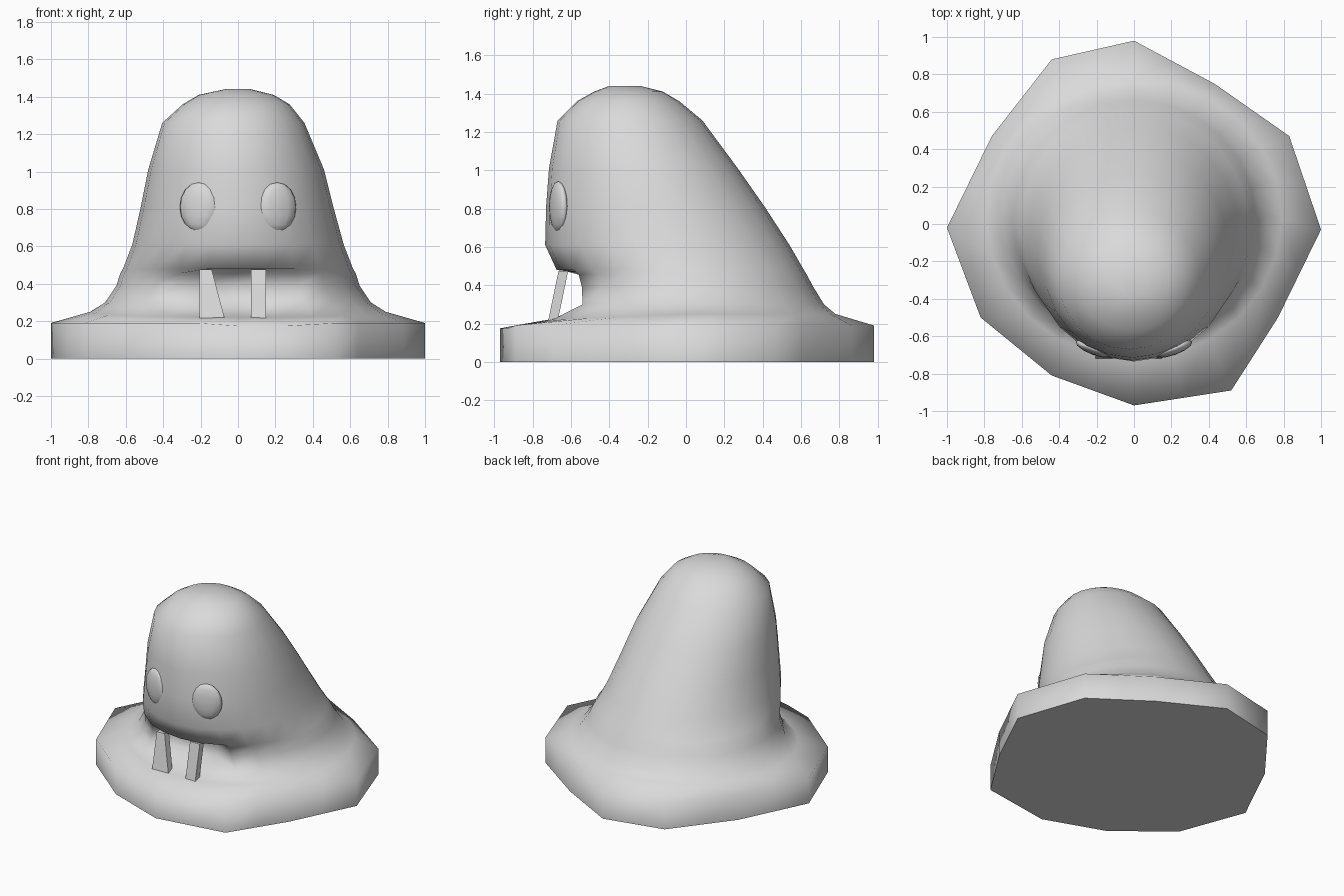
import bpy, bmesh, math
from mathutils import Matrix, Vector

if "Cube" in bpy.data.objects:
    bpy.data.objects.remove(bpy.data.objects["Cube"])

grey = bpy.data.materials.new("light_grey")
grey.diffuse_color = (0.7, 0.7, 0.7, 1)
grey.use_nodes = True
grey.node_tree.nodes["Principled BSDF"].inputs["Base Color"].default_value = grey.diffuse_color


def make_object(name, bm):
    bmesh.ops.recalc_face_normals(bm, faces=bm.faces)
    mesh = bpy.data.meshes.new(name)
    bm.to_mesh(mesh)
    bm.free()
    mesh.materials.append(grey)
    obj = bpy.data.objects.new(name, mesh)
    bpy.context.collection.objects.link(obj)
    return obj


# Irregular twelve-sided brim outline, counter-clockwise from the front
OUTLINE = [(0, -0.97), (0.52, -0.89), (0.77, -0.5), (1.0, -0.03), (0.83, 0.47), (0.43, 0.75),
           (0, 0.98), (-0.44, 0.88), (-0.76, 0.47), (-1.0, -0.02), (-0.82, -0.5), (-0.44, -0.81)]
# Body rings: height, centre x, half width, front y, back y, mouth depth
RINGS = [
    (0.25, 0.00, 0.79, -0.72, 0.78, 0.00),
    (0.30, 0.00, 0.71, -0.63, 0.72, 0.15),
    (0.39, 0.00, 0.65, -0.63, 0.665, 0.15),
    (0.455, 0.00, 0.63, -0.645, 0.63, 0.15),
    (0.48, 0.00, 0.615, -0.675, 0.615, 0.00),
    (0.61, 0.00, 0.565, -0.735, 0.54, 0.00),
    (0.81, -0.005, 0.515, -0.73, 0.41, 0.00),
    (1.01, -0.01, 0.47, -0.715, 0.27, 0.00),
    (1.26, -0.025, 0.38, -0.67, 0.085, 0.00),
    (1.36, -0.01, 0.285, -0.57, -0.035, 0.00),
    (1.41, -0.01, 0.20, -0.48, -0.12, 0.00),
    (1.44, 0.00, 0.07, -0.40, -0.24, 0.00),
]
COLS = 24

# Body: brim slab and leaning dome lofted as one skin
bm = bmesh.new()
outline = []
for i, p in enumerate(OUTLINE):
    q = OUTLINE[(i + 1) % len(OUTLINE)]
    outline += [p, ((p[0] + q[0]) / 2, (p[1] + q[1]) / 2)]
loops = [[bm.verts.new((x, y, 0)) for x, y in outline],
         [bm.verts.new((x, y, 0.19 if y > -0.9 else 0.175)) for x, y in outline]]
for z, cx, hx, front, back, mouth in RINGS:
    cy, hy = (front + back) / 2, (back - front) / 2
    loop = []
    for i in range(COLS):
        a = 2 * math.pi * i / COLS
        x, y = cx + hx * math.sin(a), cy - hy * math.cos(a)
        if i in (0, 1, COLS - 1):          # hollow of the mouth
            y += mouth
            x -= 0.02 if mouth else 0
        zz = z - 0.03 * max(0, math.cos(a)) if z < 0.26 else z
        loop.append(bm.verts.new((x, y, zz)))
    loops.append(loop)
for lower, upper in zip(loops, loops[1:]):
    for i in range(COLS):
        j = (i + 1) % COLS
        bm.faces.new((lower[i], lower[j], upper[j], upper[i])).smooth = True
bm.faces.new(loops[-1]).smooth = True
bm.faces.new(loops[0][::-1])               # flat underside
make_object("body", bm)

# Eyes: flattened ovals turned to follow the face
for side, label in ((-1, "left"), (1, "right")):
    bm = bmesh.new()
    bmesh.ops.create_uvsphere(bm, u_segments=12, v_segments=8, radius=1)
    place = (Matrix.Translation((side * 0.21, -0.667, 0.81))
             @ Matrix.Rotation(side * math.radians(20), 4, 'Z')
             @ Matrix.Diagonal((0.108, 0.034, 0.132, 1)))
    bmesh.ops.transform(bm, matrix=place, verts=bm.verts)
    for f in bm.faces:
        f.smooth = True
    make_object(label + "_eye", bm)


# Teeth: thin slanted slabs hanging in front of the mouth
def tooth(name, top, bottom):
    bm = bmesh.new()
    rows = []
    for (x0, x1), y, z in ((top, -0.665, 0.475), (bottom, -0.72, 0.21)):
        rows.append([bm.verts.new(c) for c in ((x0, y, z), (x1, y, z),
                                               (x1, y + 0.05, z), (x0, y + 0.05, z))])
    a, b = rows
    bm.faces.new(a)
    bm.faces.new(b[::-1])
    for i in range(4):
        j = (i + 1) % 4
        bm.faces.new((a[i], b[i], b[j], a[j]))
    make_object(name, bm)


tooth("left_tooth", (-0.205, -0.14), (-0.205, -0.07))
tooth("right_tooth", (0.07, 0.15), (0.07, 0.15))
